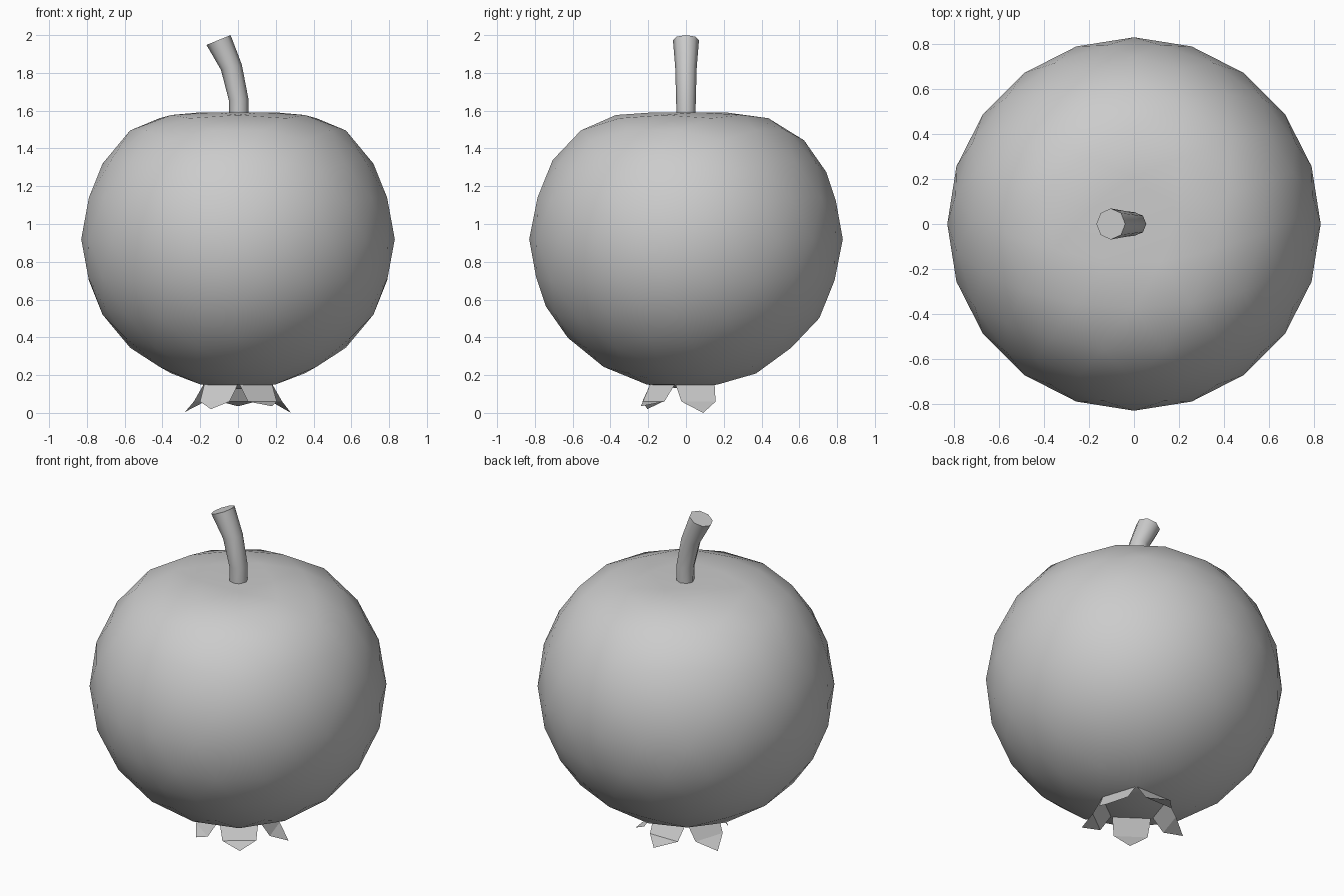
import bpy, bmesh, math
from mathutils import Vector, Matrix

cube = bpy.data.objects.get("Cube")
if cube:
    bpy.data.objects.remove(cube, do_unlink=True)

grey = bpy.data.materials.new("plain_grey")
grey.use_nodes = True
colour = (0.6, 0.6, 0.6, 1)
grey.diffuse_color = colour
grey.node_tree.nodes["Principled BSDF"].inputs["Base Color"].default_value = colour


def finish(bm, name, smooth_angle=None):
    """Turn a bmesh into a named object with the shared material."""
    mesh = bpy.data.meshes.new(name)
    bm.to_mesh(mesh)
    bm.free()
    mesh.materials.append(grey)
    obj = bpy.data.objects.new(name, mesh)
    bpy.context.collection.objects.link(obj)
    if smooth_angle:
        bpy.ops.object.select_all(action='DESELECT')
        obj.select_set(True)
        bpy.context.view_layer.objects.active = obj
        bpy.ops.object.shade_smooth_by_angle(angle=math.radians(smooth_angle))
    return obj


# Fruit body: slightly squashed icosphere, pressed in around the stem
bm = bmesh.new()
bmesh.ops.create_icosphere(bm, subdivisions=3, radius=1)
bmesh.ops.rotate(bm, verts=bm.verts, matrix=Matrix.Rotation(math.pi / 2, 3, 'Z'))
bmesh.ops.scale(bm, verts=bm.verts, vec=(0.83, 0.83, 0.795))
for v in bm.verts:
    if v.co.z > 0:
        v.co.z -= 0.155 * max(0, 1 - v.co.xy.length / 0.57)
    v.co.z += 0.92
finish(bm, "fruit_body", 60)

# Stem: bent, flaring eight-sided tube (x, z, lean in degrees, radius)
stem_rings = [(0.005, 1.53, 0, 0.05), (0.003, 1.66, 4, 0.052),
              (-0.035, 1.83, 14, 0.057), (-0.103, 1.974, 22, 0.069)]
bm = bmesh.new()
rings = []
for x, z, lean, radius in stem_rings:
    tilt = Matrix.Rotation(-math.radians(lean), 3, 'Y')
    ring = []
    for i in range(8):
        a = i * math.tau / 8
        p = tilt @ Vector((radius * math.cos(a), radius * math.sin(a), 0))
        ring.append(bm.verts.new(p + Vector((x, 0, z))))
    rings.append(ring)
for low, high in zip(rings, rings[1:]):
    for i in range(8):
        j = (i + 1) % 8
        bm.faces.new((low[i], low[j], high[j], high[i]))
bm.faces.new(rings[-1])
bm.faces.new(rings[0][::-1])
finish(bm, "stem", 50)

# Calyx: five flared pointed sepals (direction, tip radius, tip height)
sepals = [(18, 0.295, 0.0), (90, 0.315, 0.035), (162, 0.295, 0.005),
          (235, 0.25, 0.02), (307, 0.30, 0.035)]
bm = bmesh.new()
for angle, tip_radius, tip_z in sepals:
    turn = Matrix.Rotation(math.radians(angle), 3, 'Z')
    outline = [(0.15, -0.11, 0.16), (0.215, -0.095, 0.06), (tip_radius, 0, tip_z),
               (0.215, 0.095, 0.06), (0.15, 0.11, 0.16)]
    a, b, tip, c, d = [bm.verts.new(turn @ Vector(p)) for p in outline]
    bm.faces.new((a, b, c, d))
    bm.faces.new((b, tip, c))
finish(bm, "calyx_sepals")
